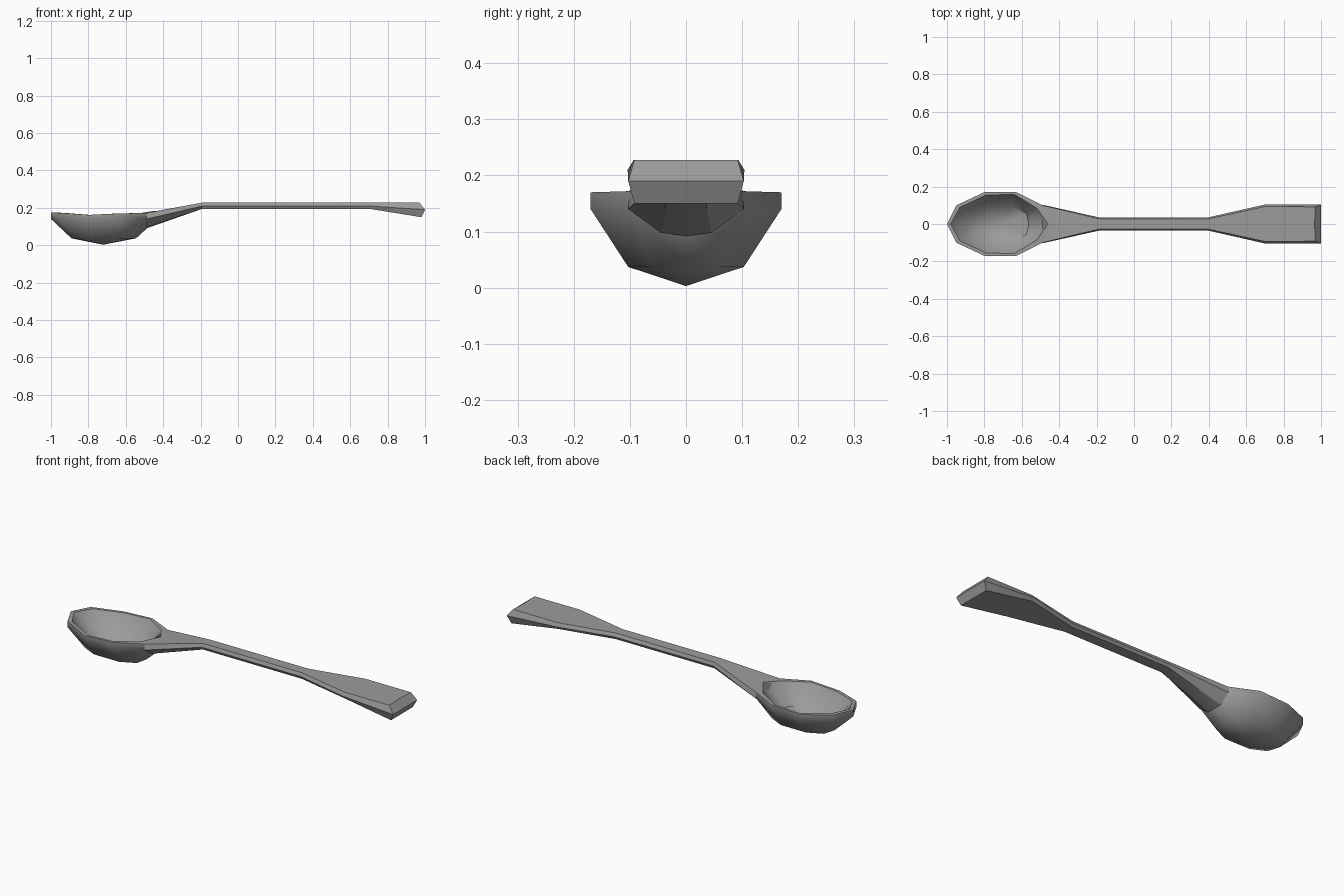
import bpy, bmesh, math

cube = bpy.data.objects.get("Cube")
if cube:
    bpy.data.objects.remove(cube, do_unlink=True)

metal = bpy.data.materials.new("grey_metal")
metal.use_nodes = True
colour = (0.33, 0.33, 0.33, 1)
metal.diffuse_color = colour
metal.node_tree.nodes["Principled BSDF"].inputs["Base Color"].default_value = colour


def closed_ring(half):
    """Mirror a half outline across y = 0; first and last points lie on it."""
    return half + [(x, -y, z) for x, y, z in half[-2:0:-1]]


def loft(bm, rings):
    """Skin a list of equal rings and return their vertices."""
    loops = [[bm.verts.new(p) for p in r] for r in rings]
    for a, b in zip(loops, loops[1:]):
        for i in range(len(a)):
            j = (i + 1) % len(a)
            bm.faces.new((a[i], a[j], b[j], b[i]))
    return loops


def fan(bm, loop, tip):
    c = bm.verts.new(tip)
    for i, v in enumerate(loop):
        bm.faces.new((v, loop[(i + 1) % len(loop)], c))


def finish(bm, name, angle):
    bmesh.ops.recalc_face_normals(bm, faces=bm.faces)
    mesh = bpy.data.meshes.new(name)
    bm.to_mesh(mesh)
    bm.free()
    mesh.materials.append(metal)
    ob = bpy.data.objects.new(name, mesh)
    bpy.context.collection.objects.link(ob)
    bpy.ops.object.select_all(action='DESELECT')
    ob.select_set(True)
    bpy.context.view_layer.objects.active = ob
    bpy.ops.object.shade_smooth_by_angle(angle=math.radians(angle))


# Bowl: outer base, outer wall, rim, inner wall, inner floor
outline = [(-1, 0), (-.95, .1), (-.8, .17), (-.63, .17), (-.49, .1), (-.44, 0)]
inner = [(-.98, 0), (-.93, .09), (-.79, .155), (-.64, .158), (-.52, .085), (-.46, 0)]
base = [(-.89, 0), (-.87, .065), (-.79, .103), (-.64, .103), (-.56, .065), (-.545, 0)]
rim_z = [.175, .173, .162, .17, .172, .182]
wall_z = [.14] * 5 + [.092]


def ring(points, heights):
    return closed_ring([(x, y, z) for (x, y), z in zip(points, heights)])


floor = [(-.72 + (x + .72) * .9, y * .88) for x, y in base]
wall = outline[:-1] + [(-.485, 0)]
bm = bmesh.new()
loops = loft(bm, [ring(base, [.037] * 6), ring(wall, wall_z), ring(outline, rim_z),
                  ring(inner, rim_z), ring(floor, [.06] * 6)])
fan(bm, loops[0], (-.72, 0, .003))
fan(bm, loops[-1], (-.72, 0, .03))
finish(bm, "bowl", 45)


# Handle: six-sided section swept from the neck to the flared end
def section(x, top, mid, low, zs):
    return closed_ring([(x, 0, zs[0]), (x, top, zs[0]), (x, mid, zs[1]),
                        (x, low, zs[2]), (x, 0, zs[2])])


neck = closed_ring([(-.44, 0, .182), (-.49, .1, .172), (-.49, .103, .14),
                    (-.49, .045, .098), (-.485, 0, .092)])
stem_z = (.228, .21, .195)
end = closed_ring([(.965, 0, .228), (.97, .092, .228), (1, .103, .19),
                   (.98, .092, .15), (.98, 0, .15)])
bm = bmesh.new()
loops = loft(bm, [neck, section(-.19, .028, .036, .028, stem_z),
                  section(.4, .028, .036, .028, stem_z),
                  section(.7, .093, .104, .093, stem_z), end])
bm.faces.new(loops[0])
# Ridged end cap, split along its widest line
e = loops[-1]
bm.faces.new((e[0], e[1], e[2], e[6], e[7]))
bm.faces.new((e[2], e[3], e[4], e[5], e[6]))
finish(bm, "handle", 20)
